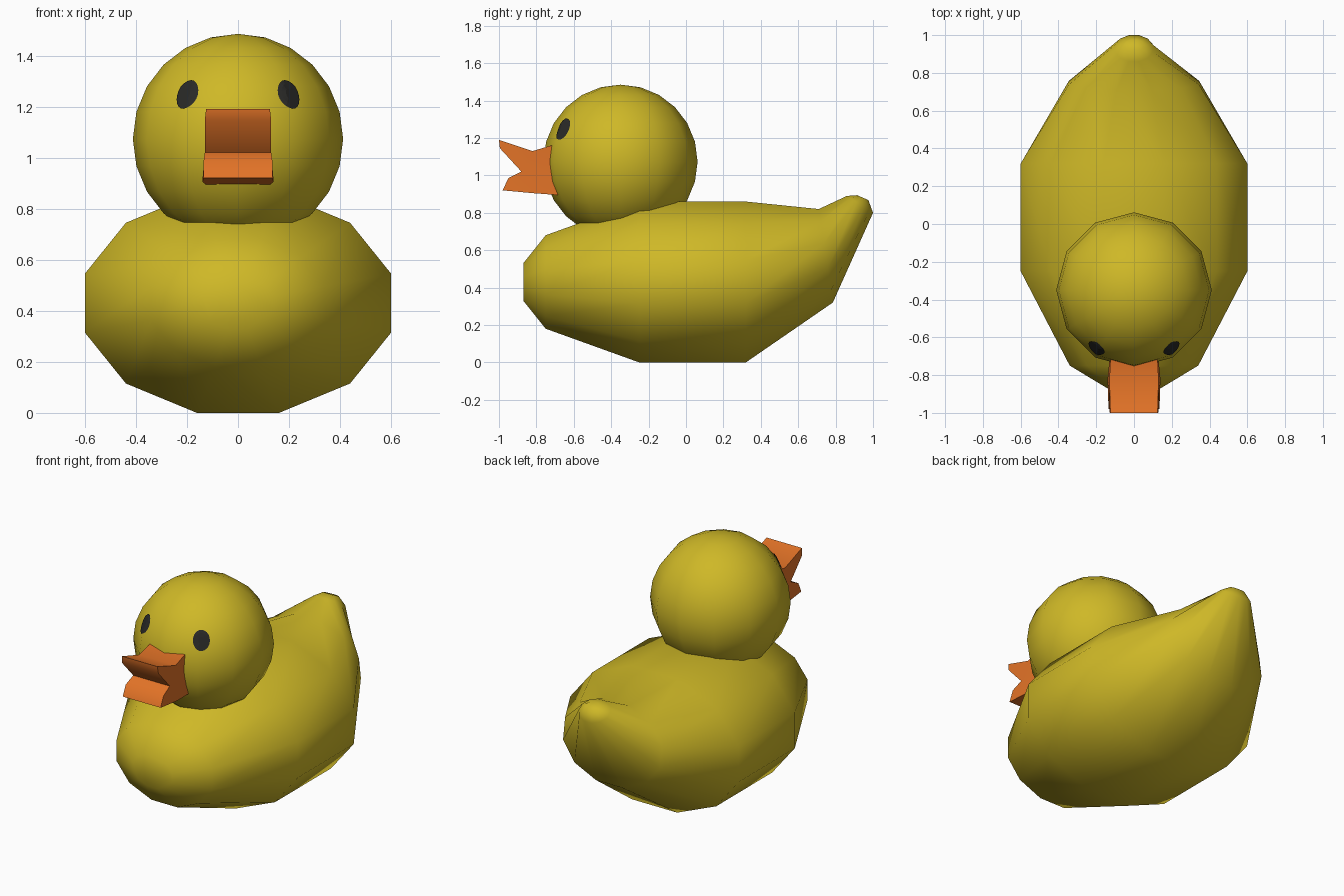
import bpy, bmesh, math
from mathutils import Vector
from mathutils.bvhtree import BVHTree

if "Cube" in bpy.data.objects:
    bpy.data.objects.remove(bpy.data.objects["Cube"])


def material(name, rgb):
    m = bpy.data.materials.new(name)
    m.diffuse_color = (*rgb, 1)
    m.use_nodes = True
    m.node_tree.nodes["Principled BSDF"].inputs["Base Color"].default_value = m.diffuse_color
    return m


yellow = material("yellow", (0.62, 0.48, 0.02))
orange = material("orange", (0.76, 0.17, 0.02))
black = material("black", (0.022, 0.022, 0.02))


def finish(bm, name, mat, angle=None):
    bmesh.ops.recalc_face_normals(bm, faces=bm.faces)
    mesh = bpy.data.meshes.new(name)
    bm.to_mesh(mesh)
    ob = bpy.data.objects.new(name, mesh)
    bpy.context.collection.objects.link(ob)
    mesh.materials.append(mat)
    for p in mesh.polygons:
        p.use_smooth = True
    if angle:
        bpy.context.view_layer.objects.active = ob
        ob.select_set(True)
        bpy.ops.object.shade_smooth_by_angle(angle=math.radians(angle))
        ob.select_set(False)
    return ob


# Body: twelve-sided rings (bottom y, bottom z, top y, top z, half width)
stations = [
    (-0.87, 0.33, -0.87, 0.53, 0.14),
    (-0.75, 0.18, -0.75, 0.68, 0.34),
    (-0.25, 0.00, -0.25, 0.86, 0.60),
    (0.32, 0.00, 0.32, 0.86, 0.60),
    (0.785, 0.32, 0.71, 0.82, 0.345),
    (1.00, 0.80, 0.86, 0.89, 0.10),
    (0.975, 0.868, 0.915, 0.894, 0.05),
]
bm = bmesh.new()
rings = []
k = math.cos(math.radians(15))
for yb, zb, yt, zt, hw in stations:
    ring = []
    for i in range(12):
        a = math.radians(15 + 30 * i)
        t = 0.5 + 0.5 * math.sin(a) / k
        ring.append(bm.verts.new((hw * math.cos(a) / k, yb + (yt - yb) * t, zb + (zt - zb) * t)))
    rings.append(ring)
for r, s in zip(rings, rings[1:]):
    for i in range(12):
        j = (i + 1) % 12
        bm.faces.new((r[i], r[j], s[j], s[i]))
bm.faces.new(rings[0])
bm.faces.new(rings[-1])
finish(bm, "body", yellow)

# Head: twelve-segment sphere
centre = Vector((0, -0.35, 1.073))
bm = bmesh.new()
bmesh.ops.create_uvsphere(bm, u_segments=12, v_segments=12, radius=0.412)
bmesh.ops.translate(bm, verts=bm.verts, vec=centre)
bm.normal_update()
tree = BVHTree.FromBMesh(bm)
finish(bm, "head", yellow)

# Eyes: thin ovals wrapped on the head
for side, label in ((-1, "left"), (1, "right")):
    n = Vector((side * 0.197, -0.303, 0.172)).normalized()
    right = Vector((0, 0, 1)).cross(n).normalized()
    up = n.cross(right)

    def on_head(u, v):
        d = (n * 0.405 + right * u + up * v).normalized()
        hit = tree.ray_cast(centre + d, -d)[0]
        return hit + d * 0.005

    bm = bmesh.new()
    mid = bm.verts.new(on_head(0, 0))
    loops = []
    for f in (0.35, 0.7, 1):
        loops.append([bm.verts.new(on_head(0.05 * f * math.cos(math.tau * i / 20),
                                           0.062 * f * math.sin(math.tau * i / 20)))
                      for i in range(20)])
    for i in range(20):
        j = (i + 1) % 20
        bm.faces.new((mid, loops[0][i], loops[0][j]))
        for p, q in zip(loops, loops[1:]):
            bm.faces.new((p[i], q[i], q[j], p[j]))
    bmesh.ops.recalc_face_normals(bm, faces=bm.faces)
    if sum((f.normal.dot(n) for f in bm.faces)) < 0:
        bmesh.ops.reverse_faces(bm, faces=bm.faces)
    mesh = bpy.data.meshes.new(label + "_eye")
    bm.to_mesh(mesh)
    mesh.materials.append(black)
    bpy.context.collection.objects.link(bpy.data.objects.new(label + "_eye", mesh))

# Beak: open side profile (y, z, half width) spanned from side to side
profile = [
    (-0.62, 1.19, 0.12), (-0.82, 1.13, 0.13), (-1.00, 1.19, 0.125),
    (-0.995, 1.145, 0.13), (-0.88, 1.02, 0.13), (-0.95, 0.985, 0.135),
    (-0.98, 0.92, 0.135), (-0.82, 0.905, 0.14), (-0.62, 0.89, 0.12),
    (-0.62, 1.03, 0.12),
]
bm = bmesh.new()
left = [bm.verts.new((-w, y, z)) for y, z, w in profile]
right = [bm.verts.new((w, y, z)) for y, z, w in profile]
for i in range(len(profile)):
    j = (i + 1) % len(profile)
    bm.faces.new((left[i], left[j], right[j], right[i]))
# side walls: upper bill, lower bill
for s in (left, right):
    bm.faces.new((s[9], s[0], s[1], s[4]))
    bm.faces.new((s[1], s[2], s[3], s[4]))
    bm.faces.new((s[9], s[4], s[7], s[8]))
    bm.faces.new((s[4], s[5], s[6], s[7]))
finish(bm, "beak", orange, 50)
